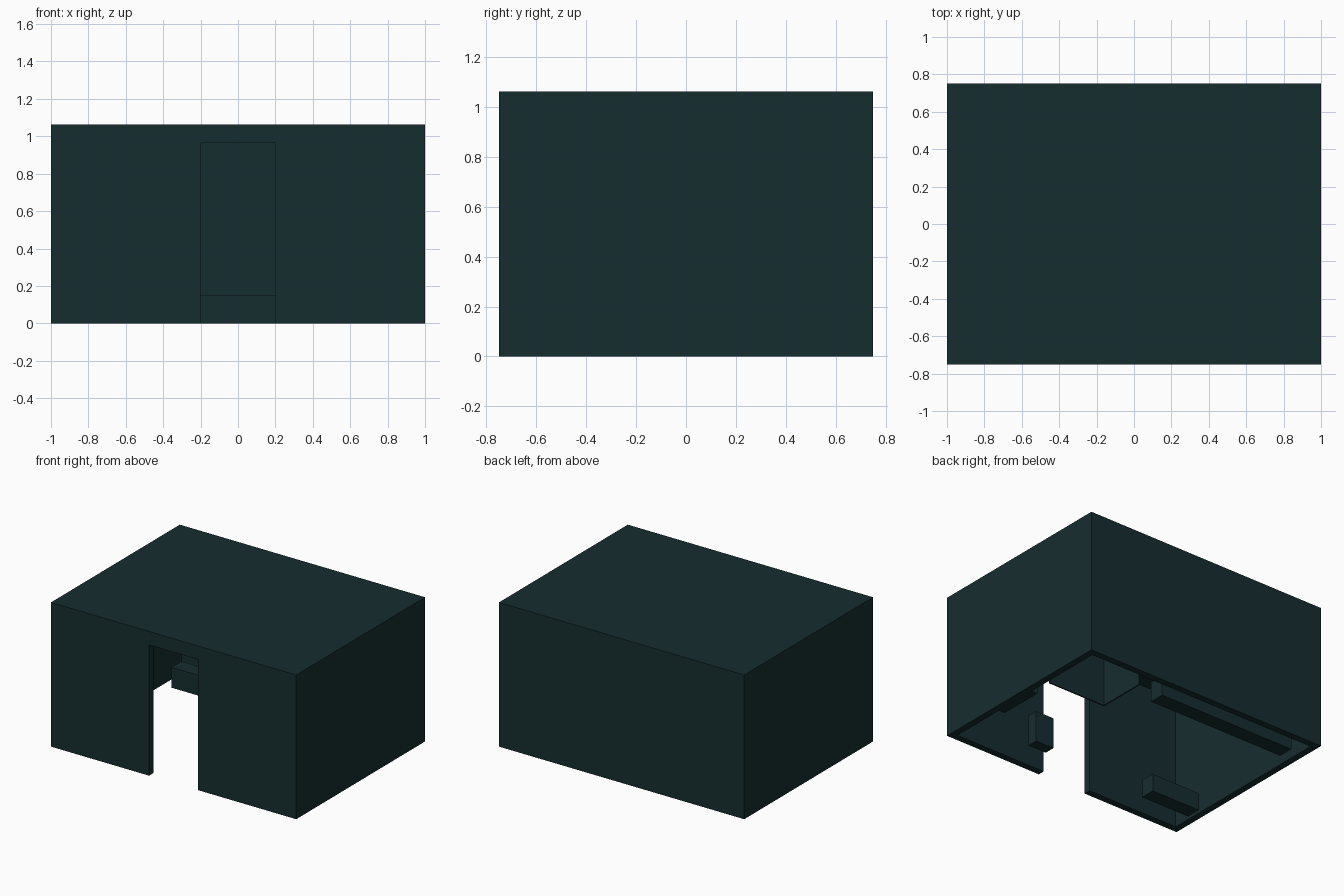
import bpy, bmesh

if "Cube" in bpy.data.objects:
    bpy.data.objects.remove(bpy.data.objects["Cube"])

mat = bpy.data.materials.new("dark_teal")
mat.diffuse_color = (0.008, 0.026, 0.028, 1)
mat.use_nodes = True
mat.node_tree.nodes["Principled BSDF"].inputs["Base Color"].default_value = mat.diffuse_color


def block(name, x, y, z):
    """Box from (min, max) ranges."""
    bm = bmesh.new()
    bmesh.ops.create_cube(bm, size=1)
    for v in bm.verts:
        v.co = [r[0] + (c + 0.5) * (r[1] - r[0]) for r, c in zip((x, y, z), v.co)]
    me = bpy.data.meshes.new(name)
    bm.to_mesh(me)
    bm.free()
    me.materials.append(mat)
    ob = bpy.data.objects.new(name, me)
    bpy.context.collection.objects.link(ob)
    return ob


def cut(target, cutter):
    mod = target.modifiers.new("cut", 'BOOLEAN')
    mod.operation = 'DIFFERENCE'
    mod.solver = 'EXACT'
    mod.object = cutter
    bpy.context.view_layer.objects.active = target
    bpy.ops.object.modifier_apply(modifier=mod.name)
    bpy.data.objects.remove(cutter)


# Room shell: open underneath, thick roof, doorway up to the lintel
T, H, CEIL, LINTEL = 0.05, 1.063, 0.98, 0.963
shell = block("room_shell", (-1, 1), (-0.75, 0.75), (0, H))
cut(shell, block("cavity", (-1 + T, 1 - T), (-0.75 + T, 0.75 - T), (-0.1, CEIL)))
cut(shell, block("doorway", (-0.2, 0.2), (-0.85, -0.6), (-0.1, LINTEL)))

# Low furniture standing on the ground
block("back_bench", (-0.875, 0.25), (0.475, 0.59), (0, 0.15))
block("front_left_bench", (-0.925, -0.525), (-0.54, -0.43), (0, 0.13))
block("front_right_stand", (0.35, 0.50), (-0.50, -0.42), (0, 0.23))
block("right_wall_shelf", (0.90, 1 - T), (-0.27, 0.07), (0, 0.15))

# Corner partition: two thin panels
P = 0.01
block("partition_front", (0.45, 0.93), (0.225, 0.225 + P), (0, 0.5))
block("partition_side", (0.45, 0.45 + P), (0.225 + P, 0.6), (0, 0.5))
